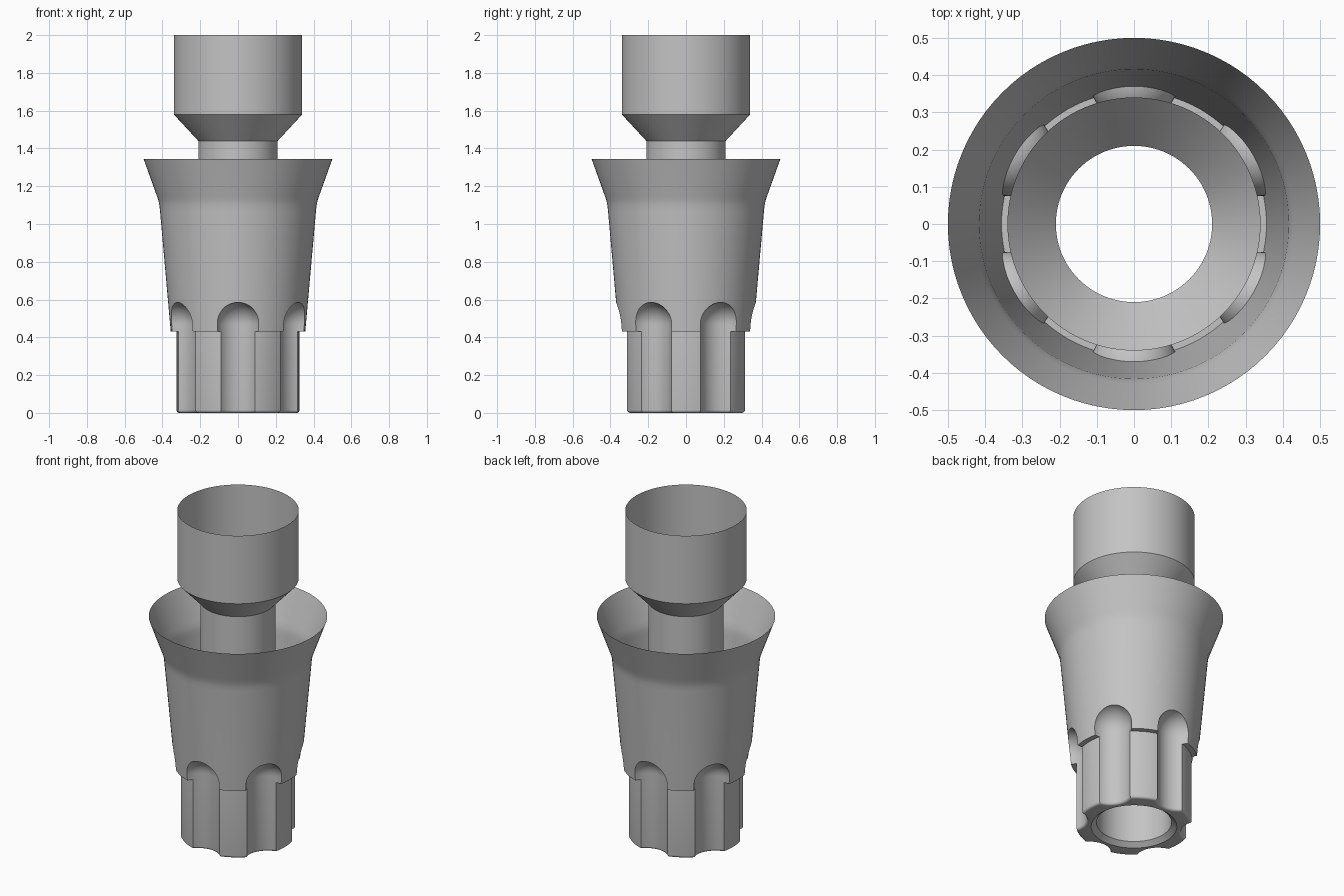
import bpy, bmesh, math
from mathutils import Matrix

cube = bpy.data.objects.get("Cube")
if cube:
    bpy.data.objects.remove(cube, do_unlink=True)

FILLET = 0.015
BASE_R = 0.325
FLUTE_R = 0.12
FLUTE_DIST = 0.39
DOME_Z = 0.467


def lathe(bm, profile, steps, matrix=Matrix()):
    """Revolve a closed (radius, z) loop around z."""
    rings = []
    for i in range(steps):
        a = 2 * math.pi * i / steps
        rings.append([bm.verts.new(matrix @ Matrix.Rotation(a, 4, 'Z').to_3x3().to_4x4()
                                   @ Matrix.Translation((r, 0, z)).to_translation())
                      for r, z in profile])
    n = len(profile)
    for i in range(steps):
        a, b = rings[i], rings[(i + 1) % steps]
        for j in range(n):
            k = (j + 1) % n
            if profile[j][0] or profile[k][0]:
                bm.faces.new((a[j], b[j], b[k], a[k]))


def finish(bm, name):
    bmesh.ops.remove_doubles(bm, verts=bm.verts[:], dist=1e-5)
    bmesh.ops.dissolve_degenerate(bm, edges=bm.edges[:], dist=1e-6)
    bmesh.ops.recalc_face_normals(bm, faces=bm.faces[:])
    mesh = bpy.data.meshes.new(name)
    bm.to_mesh(mesh)
    bm.free()
    obj = bpy.data.objects.new(name, mesh)
    bpy.context.collection.objects.link(obj)
    return obj


def fillet(t):
    """Inset and height of a quarter round, t from 0 (bottom) to 1 (side)."""
    a = t * math.pi / 2
    return FILLET * (1 - math.sin(a)), FILLET * (1 - math.cos(a))


quarter = [fillet(i / 4) for i in range(5)]

# Sleeve: bore, rounded base, ledge, flared cup, then neck and upper socket
profile = [(0.21, 0.025), (0.24, 0)]
profile += [(BASE_R - inset, z) for inset, z in quarter]
profile += [(BASE_R, 0.43), (0.356, 0.43), (0.373, 0.62), (0.413, 1.07),
            (0.416, 1.10), (0.4215, 1.125), (0.43, 1.15), (0.5, 1.345)]
profile += [(0.34, 2), (0.34, 1.58), (0.21, 1.44)]
bm = bmesh.new()
lathe(bm, profile, 96)
sleeve = finish(bm, "fluted_sleeve")

# Six round-topped flutes, flared a little at the bottom edge
cut = [(0, -0.05), (FLUTE_R + FILLET, -0.05)]
cut += [(FLUTE_R + inset, z) for inset, z in quarter]
for i in range(13):
    a = i / 12 * math.pi / 2
    cut.append((FLUTE_R * math.cos(a) if i < 12 else 0, DOME_Z + FLUTE_R * math.sin(a)))
bm = bmesh.new()
for i in range(6):
    turn = Matrix.Rotation(math.radians(30 + 60 * i), 4, 'Z')
    lathe(bm, cut, 48, turn @ Matrix.Translation((FLUTE_DIST, 0, 0)))
cutter = finish(bm, "flute_cutter")
cutter.hide_render = True

mod = sleeve.modifiers.new("flutes", 'BOOLEAN')
mod.operation = 'DIFFERENCE'
mod.solver = 'EXACT'
mod.object = cutter
bpy.ops.object.select_all(action='DESELECT')
bpy.context.view_layer.objects.active = sleeve
sleeve.select_set(True)
bpy.ops.object.modifier_apply(modifier=mod.name)
bpy.data.objects.remove(cutter, do_unlink=True)

# Open the cup by removing the skin between its rim and the socket rim
bm = bmesh.new()
bm.from_mesh(sleeve.data)
skin = [f for f in bm.faces
        if f.calc_center_median().z > 1.4 and f.calc_center_median().xy.length > 0.36]
bmesh.ops.delete(bm, geom=skin, context='FACES')
bm.to_mesh(sleeve.data)
bm.free()

# Single grey material
grey = bpy.data.materials.new("plain grey")
grey.use_nodes = True
colour = (0.55, 0.55, 0.55, 1)
grey.diffuse_color = colour
grey.node_tree.nodes["Principled BSDF"].inputs["Base Color"].default_value = colour
sleeve.data.materials.clear()
sleeve.data.materials.append(grey)
bpy.ops.object.shade_smooth_by_angle(angle=math.radians(30))
